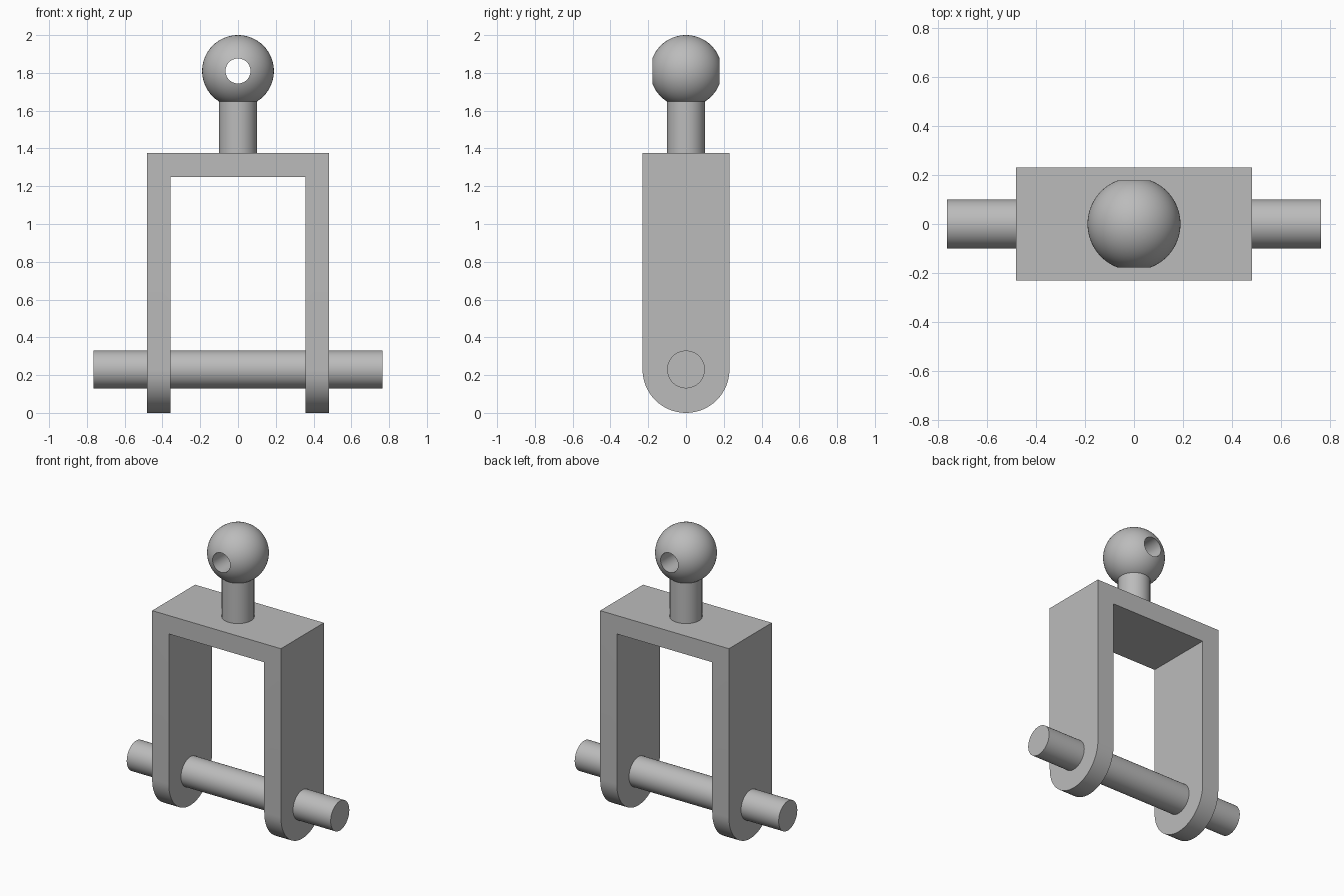
import bpy, bmesh
from math import sin, cos, pi, asin, radians
from mathutils import Vector, Matrix

default = bpy.data.objects.get("Cube")
if default:
    bpy.data.objects.remove(default, do_unlink=True)

steel = bpy.data.materials.new("grey steel")
steel.use_nodes = True
GREY = (0.5, 0.5, 0.5, 1)
steel.diffuse_color = GREY
steel.node_tree.nodes["Principled BSDF"].inputs["Base Color"].default_value = GREY

HALF_W, HALF_D, WALL = 0.483, 0.23, 0.125
FORK_TOP, PIN_Z = 1.375, 0.23
BALL_Z, BALL_R, HOLE_R = 1.81, 0.19, 0.066
ROD_R = 0.1


def make_object(name, bm):
    bmesh.ops.recalc_face_normals(bm, faces=bm.faces)
    mesh = bpy.data.meshes.new(name)
    bm.to_mesh(mesh)
    bm.free()
    mesh.materials.append(steel)
    obj = bpy.data.objects.new(name, mesh)
    bpy.context.collection.objects.link(obj)
    return obj


def activate(obj):
    bpy.ops.object.select_all(action='DESELECT')
    obj.select_set(True)
    bpy.context.view_layer.objects.active = obj


def smooth(obj):
    activate(obj)
    bpy.ops.object.shade_smooth_by_angle(angle=radians(30))


def rod(name, radius, length, centre, rotation=Matrix()):
    bm = bmesh.new()
    bmesh.ops.create_cone(bm, cap_ends=True, segments=64, radius1=radius,
                          radius2=radius, depth=length,
                          matrix=Matrix.Translation(centre) @ rotation)
    smooth(make_object(name, bm))


# Fork: rounded side profile extruded across, then the gap is cut out
bm = bmesh.new()
outline = [(HALF_D, FORK_TOP), (-HALF_D, FORK_TOP)]
outline += [(-HALF_D * cos(pi * i / 32), PIN_Z - HALF_D * sin(pi * i / 32))
            for i in range(33)]
side = bm.faces.new([bm.verts.new((-HALF_W, y, z)) for y, z in outline])
end = bmesh.ops.extrude_face_region(bm, geom=[side])["geom"]
bmesh.ops.translate(bm, vec=(2 * HALF_W, 0, 0),
                    verts=[g for g in end if isinstance(g, bmesh.types.BMVert)])
fork = make_object("fork", bm)

bm = bmesh.new()
gap_top = FORK_TOP - WALL
bmesh.ops.create_cube(bm, size=1, matrix=Matrix.Translation((0, 0, gap_top - 1))
                      @ Matrix.Diagonal((2 * (HALF_W - WALL), 1, 2, 1)))
cutter = make_object("gap_cutter", bm)
cutter.hide_render = True
cut = fork.modifiers.new("gap", 'BOOLEAN')
cut.operation = 'DIFFERENCE'
cut.solver = 'EXACT'
cut.object = cutter
activate(fork)
bpy.ops.object.modifier_apply(modifier=cut.name)
bpy.data.objects.remove(cutter, do_unlink=True)
smooth(fork)

# Cross pin through both legs, and the stem under the ball
rod("cross_pin", ROD_R, 1.53, (0, 0, PIN_Z), Matrix.Rotation(pi / 2, 4, 'Y'))
rod("stem", ROD_R, 0.32, (0, 0, 1.52))

# Drilled ball: arc closed by the bore wall, turned about the front-back axis
bm = bmesh.new()
start = asin(HOLE_R / BALL_R)
steps = 32
angles = [start + (pi - 2 * start) * i / steps for i in range(steps + 1)]
ring = [bm.verts.new((BALL_R * sin(a), BALL_R * cos(a), BALL_Z)) for a in angles]
edges = [bm.edges.new((ring[i - 1], ring[i])) for i in range(len(ring))]
bmesh.ops.spin(bm, geom=ring + edges, cent=Vector((0, 0, BALL_Z)),
               axis=Vector((0, 1, 0)), angle=2 * pi, steps=64)
bmesh.ops.remove_doubles(bm, verts=bm.verts, dist=0.0001)
smooth(make_object("drilled_ball", bm))
